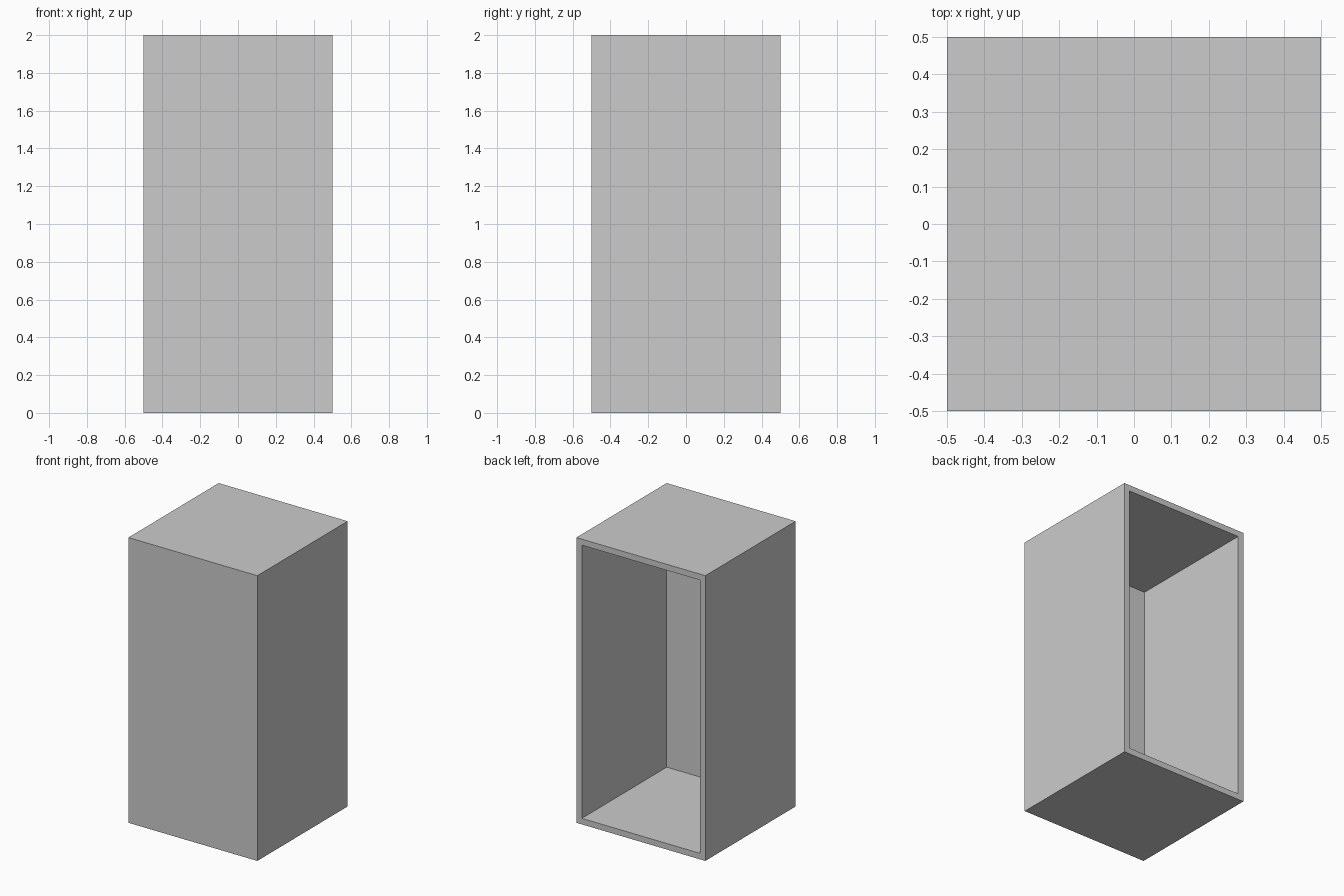
import bpy, bmesh
from mathutils import Vector

if "Cube" in bpy.data.objects:
    bpy.data.objects.remove(bpy.data.objects["Cube"])

WALL = 0.06

bm = bmesh.new()
# Outer box: 1 x 1 x 2, standing on the ground
bmesh.ops.create_cube(bm, size=1)
bmesh.ops.scale(bm, vec=(1, 1, 2), verts=bm.verts)
bmesh.ops.translate(bm, vec=(0, 0, 1), verts=bm.verts)

# Rim around the open back
back = max(bm.faces, key=lambda f: f.calc_center_median().y)
bmesh.ops.inset_region(bm, faces=[back], thickness=WALL)

# Push the opening in, leaving a front wall
res = bmesh.ops.extrude_discrete_faces(bm, faces=[back])
bmesh.ops.translate(bm, vec=Vector((0, WALL - 1, 0)), verts=res["faces"][0].verts)
bmesh.ops.recalc_face_normals(bm, faces=bm.faces)

mesh = bpy.data.meshes.new("open_back_cabinet")
bm.to_mesh(mesh)
bm.free()
cabinet = bpy.data.objects.new("open_back_cabinet", mesh)
bpy.context.collection.objects.link(cabinet)
